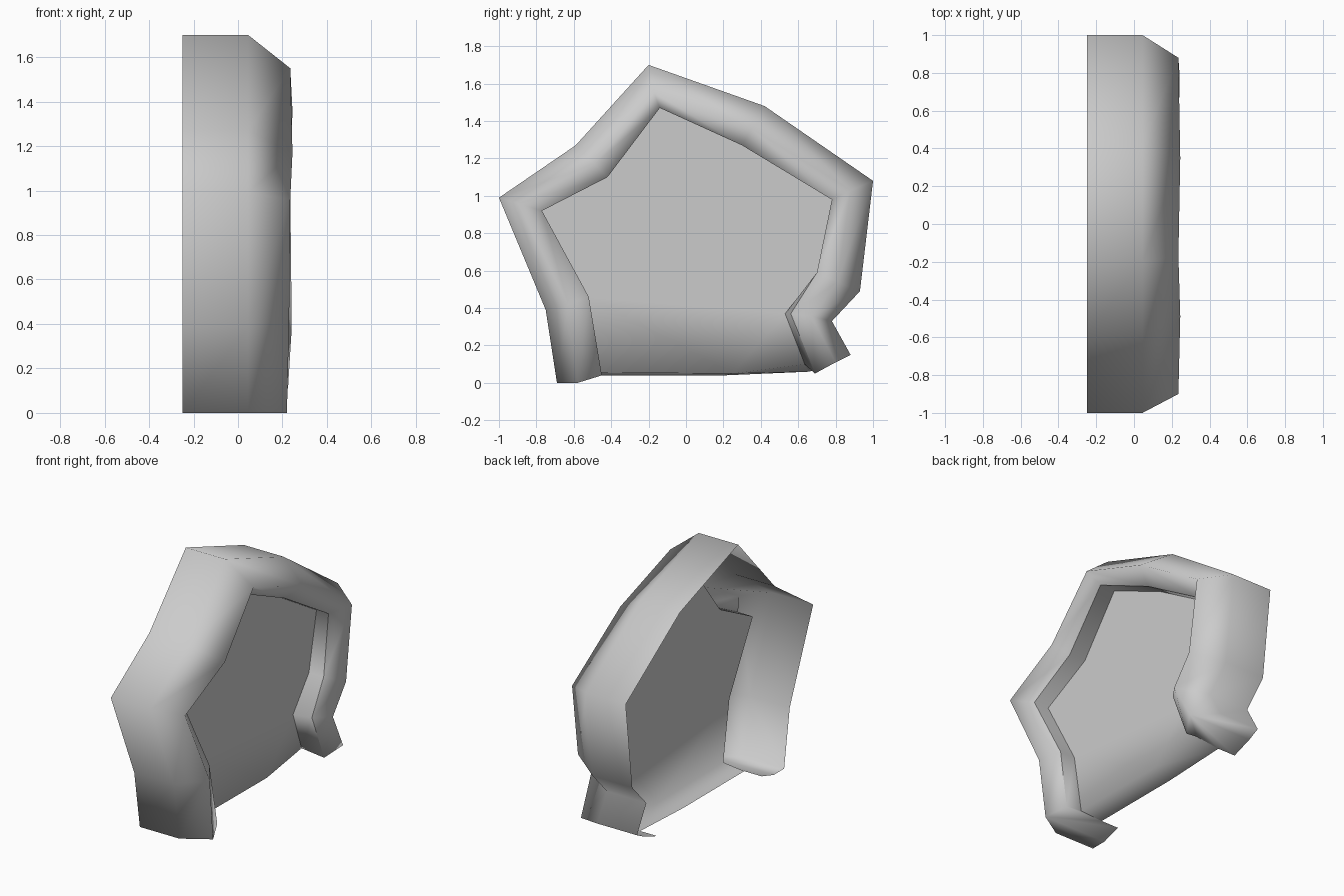
import bpy, bmesh

if "Cube" in bpy.data.objects:
    bpy.data.objects.remove(bpy.data.objects["Cube"])

BACK, RIM, PANEL = -0.25, 0.045, 0.04

# Cross-section stations, left foot over the top to right foot:
# outer (y, z), ridge (y, z, x), lip (y, z, x)
stations = [
    [(-.69, 0), (-.58, 0, .22), (-.45, .04, .16)],
    [(-.75, .39), (-.63, .42, .23), (-.52, .46, .15)],
    [(-1, .99), (-.90, .96, .235), (-.77, .92, .15)],
    [(-.59, 1.27), (-.49, 1.17, .245), (-.42, 1.10, .16)],
    [(-.20, 1.70), (-.17, 1.55, .235), (-.14, 1.47, .15)],
    [(.42, 1.48), (.35, 1.36, .245), (.30, 1.27, .14)],
    [(1, 1.08), (.88, 1.03, .235), (.78, .98, .13)],
    [(.93, .49), (.81, .54, .24), (.70, .59, .15)],
    [(.78, .33), (.67, .355, .24), (.56, .37, .16)],
    [(.88, .15), (.80, .11, .225), (.69, .05, .16)],
]

# Panel border follows the lip, set back in x
border = [(PANEL, l[0], l[1]) for _, _, l in stations]
border[0] = (PANEL, -.455, .055)
border[-2] = (PANEL, .53, .37)
border[-1] = (.03, .635, .10)
# Rear edge of the short floor under the panel
floor = [(-.12, -.45, .04), (-.12, .20, .04), (-.12, .66, .06)]


def finish(name, bm):
    bmesh.ops.recalc_face_normals(bm, faces=bm.faces)
    for f in bm.faces:
        f.smooth = True
    mesh = bpy.data.meshes.new(name)
    bm.to_mesh(mesh)
    bm.free()
    ob = bpy.data.objects.new(name, mesh)
    bpy.context.collection.objects.link(ob)
    return ob


# Frame: outer wall, rounded front and inner lip, open at the back
bm = bmesh.new()
rows = []
for (outer, ridge, lip), edge in zip(stations, border):
    pts = [(BACK, *outer), (RIM, *outer), (ridge[2], ridge[0], ridge[1]),
           (lip[2], lip[0], lip[1]), edge]
    rows.append([bm.verts.new(p) for p in pts])
for a, b in zip(rows, rows[1:]):
    for i in range(4):
        bm.faces.new((a[i], a[i + 1], b[i + 1], b[i]))
    bm.edges.get((a[3], b[3])).smooth = False

# Closed undersides of the two feet
for row, end in ((rows[0], floor[0]), (rows[-1], floor[-1])):
    corner = bm.verts.new((BACK, end[1], end[2]))
    inner = bm.verts.new(end)
    mid = bm.verts.new((BACK, row[2].co.y, row[2].co.z))
    bm.faces.new((row[0], row[1], row[2], mid))
    bm.faces.new((mid, row[2], row[3], row[4], inner, corner))
finish("frame", bm)

# Recessed panel: flat upper part, lower band and floor turning backwards
bm = bmesh.new()
v = [bm.verts.new(p) for p in border]
f = [bm.verts.new(p) for p in floor]
low = bm.verts.new((PANEL, .25, .05))
bm.faces.new(v[1:-1])
bm.faces.new((v[0], v[1], low))
bm.faces.new((v[1], v[-2], low))
bm.faces.new((v[-2], v[-1], low))
bm.faces.new((v[0], low, f[1], f[0]))
bm.faces.new((low, v[-1], f[2], f[1]))
finish("recessed_panel", bm)
